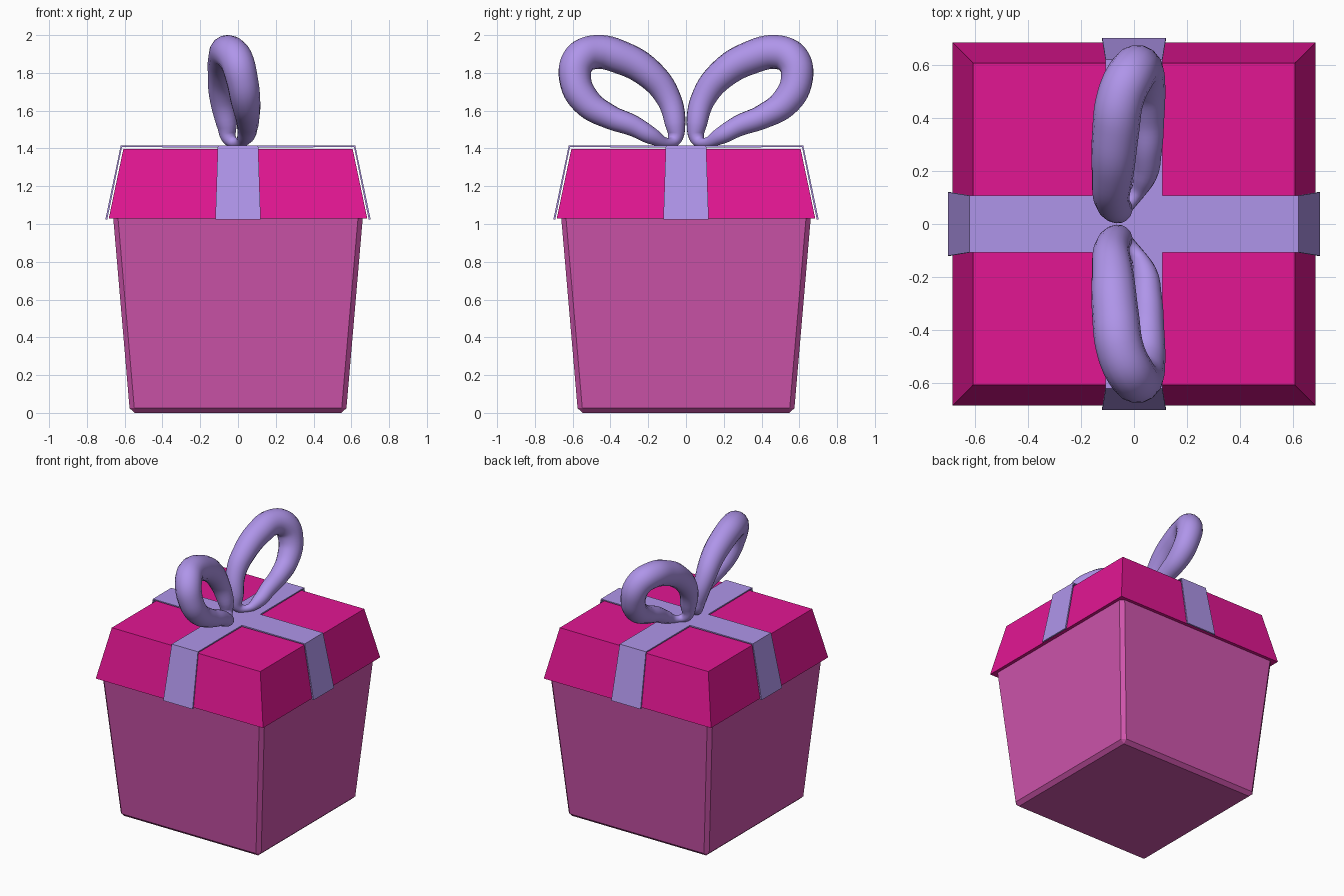
import bpy, bmesh

if "Cube" in bpy.data.objects:
    bpy.data.objects.remove(bpy.data.objects["Cube"])

def material(name, rgb):
    m = bpy.data.materials.new(name)
    m.diffuse_color = (*rgb, 1)
    m.use_nodes = True
    m.node_tree.nodes["Principled BSDF"].inputs["Base Color"].default_value = m.diffuse_color
    return m

PINK = material("soft_pink", (0.62, 0.09, 0.41))
MAGENTA = material("magenta", (0.76, 0.008, 0.29))
LILAC = material("lilac", (0.43, 0.30, 0.82))

def add_mesh(name, bm, mat):
    bmesh.ops.recalc_face_normals(bm, faces=bm.faces)
    me = bpy.data.meshes.new(name)
    bm.to_mesh(me)
    bm.free()
    me.materials.append(mat)
    ob = bpy.data.objects.new(name, me)
    bpy.context.collection.objects.link(ob)
    return ob

def frustum(z0, half0, z1, half1):
    bm = bmesh.new()
    bmesh.ops.create_cube(bm, size=2)
    for v in bm.verts:
        z, h = (z1, half1) if v.co.z > 0 else (z0, half0)
        v.co = (v.co.x * h, v.co.y * h, z)
    return bm

# Tapered box with chamfered sides and base
bm = frustum(0, 0.572, 1.05, 0.662)
edges = [e for e in bm.edges if min(v.co.z for v in e.verts) < 0.5]
bmesh.ops.bevel(bm, geom=edges, offset=0.025, segments=1, affect='EDGES')
add_mesh("box", bm, PINK)

# Sloped lid
add_mesh("lid", frustum(1.03, 0.684, 1.397, 0.607), MAGENTA)

# Ribbon cross: centre square plus four arms folded down over the lid
bm = bmesh.new()
W = 0.107
bm.faces.new([bm.verts.new((x * W, y * W, 1.415)) for x, y in ((-1, -1), (1, -1), (1, 1), (-1, 1))])
for c, s in ((1, 0), (0, 1), (-1, 0), (0, -1)):
    rows = []
    for d, w, z in ((W, W, 1.415), (0.621, W, 1.415), (0.702, 0.12, 1.025)):
        rows.append([bm.verts.new((d * c - t * w * s, d * s + t * w * c, z)) for t in (-1, 1)])
    for a, b in zip(rows, rows[1:]):
        bm.faces.new((a[0], b[0], b[1], a[1]))
bmesh.ops.remove_doubles(bm, verts=bm.verts, dist=0.001)
ribbon = add_mesh("ribbon_cross", bm, LILAC)
sol = ribbon.modifiers.new("thickness", 'SOLIDIFY')
sol.thickness = 0.01
sol.offset = -1 if ribbon.data.polygons[0].normal.z > 0 else 1

# Bow loops: closed tube of varying radius, mirrored across y (x, y, z, radius)
LOOP = [(-0.06, 0.057, 1.53, .055), (-0.085, 0.10, 1.68, .068), (-0.08, 0.20, 1.80, .08),
        (-0.07, 0.34, 1.88, .088), (-0.05, 0.48, 1.91, .09), (-0.01, 0.565, 1.87, .09),
        (0.02, 0.587, 1.77, .085), (0.04, 0.53, 1.65, .078), (0.05, 0.41, 1.57, .065),
        (0.05, 0.28, 1.52, .056), (0.04, 0.18, 1.465, .045), (0.0, 0.10, 1.43, .026),
        (-0.045, 0.06, 1.45, .038)]

def bow_loop(name, side):
    cu = bpy.data.curves.new(name, 'CURVE')
    cu.dimensions = '3D'
    cu.bevel_depth = 1
    cu.bevel_resolution = 6
    cu.resolution_u = 6
    sp = cu.splines.new('BEZIER')
    sp.bezier_points.add(len(LOOP) - 1)
    sp.use_cyclic_u = True
    sp.radius_interpolation = 'CARDINAL'
    for p, (x, y, z, r) in zip(sp.bezier_points, LOOP):
        p.co = (x, y * side, z)
        p.radius = r
    for p in sp.bezier_points:
        p.handle_left_type = p.handle_right_type = 'AUTO'
    cu.materials.append(LILAC)
    ob = bpy.data.objects.new(name, cu)
    bpy.context.collection.objects.link(ob)
    bpy.ops.object.select_all(action='DESELECT')
    ob.select_set(True)
    bpy.context.view_layer.objects.active = ob
    bpy.ops.object.convert(target='MESH')
    bpy.ops.object.shade_smooth()

bow_loop("bow_loop_back", 1)
bow_loop("bow_loop_front", -1)
